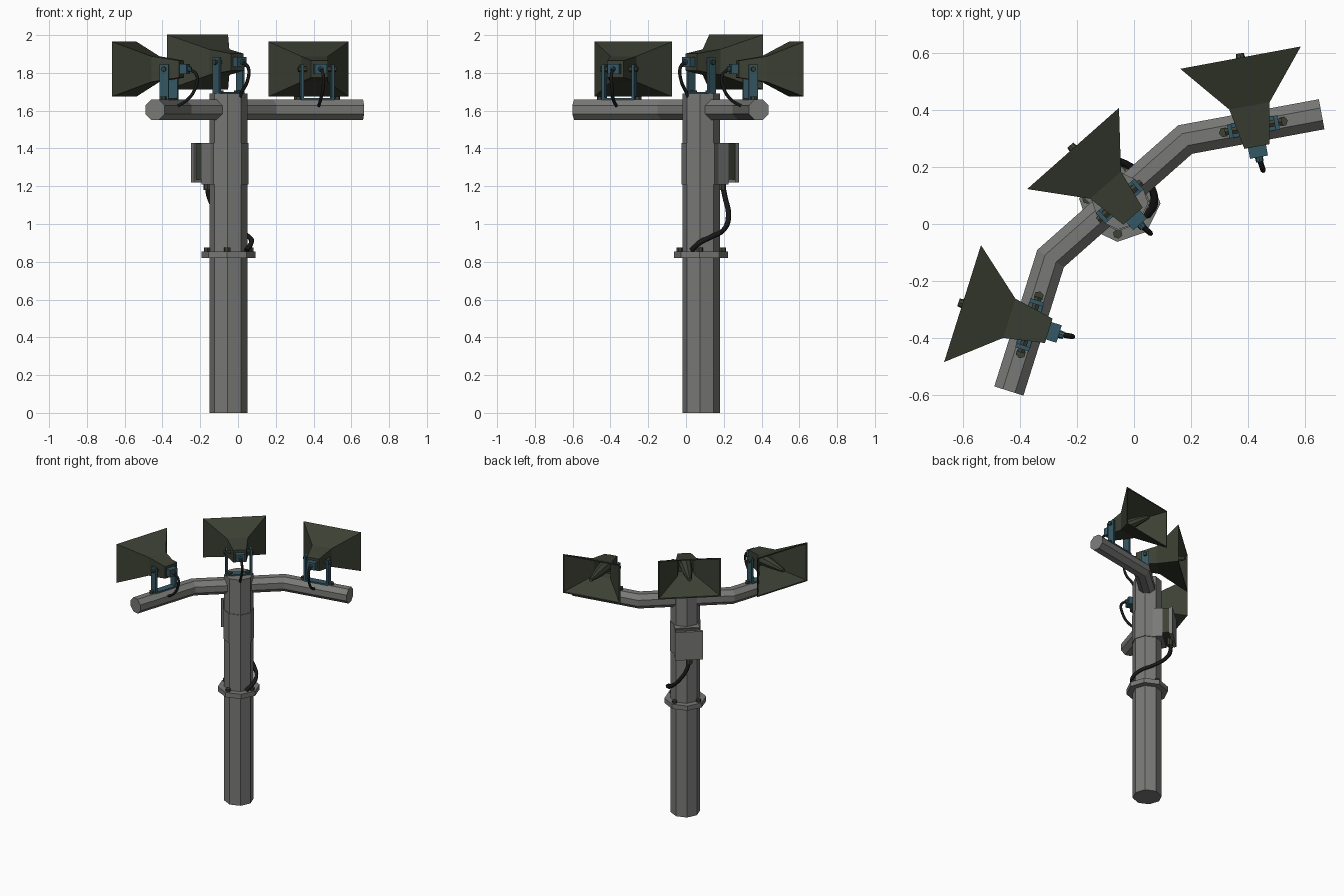
import bpy, bmesh, math
from mathutils import Matrix, Vector

if "Cube" in bpy.data.objects:
    bpy.data.objects.remove(bpy.data.objects["Cube"])


def mat(name, rgb):
    m = bpy.data.materials.new(name)
    m.diffuse_color = (*rgb, 1)
    m.use_nodes = True
    m.node_tree.nodes["Principled BSDF"].inputs["Base Color"].default_value = m.diffuse_color
    return m


GREY = mat("painted_grey_steel", (0.19, 0.19, 0.185))
OLIVE = mat("dark_olive", (0.045, 0.052, 0.034))
TEAL = mat("teal_metal", (0.035, 0.095, 0.125))
BLACK = mat("black_rubber", (0.010, 0.010, 0.010))

# Pole frame: local x runs along the arm, local y is the way the horns face
BASE = Matrix.Translation((-0.05, 0.08, 0)) @ Matrix.Rotation(math.radians(41.5), 4, 'Z')


def loft(name, rings, m, frame=BASE, caps=True, flip=False):
    """Skin a list of equal-length vertex rings."""
    bm = bmesh.new()
    vs = [[bm.verts.new(frame @ Vector(p)) for p in r] for r in rings]
    n = len(rings[0])
    for a, b in zip(vs, vs[1:]):
        for i in range(n):
            j = (i + 1) % n
            bm.faces.new((a[i], a[j], b[j], b[i]))
    if caps:
        bm.faces.new(vs[0][::-1])
        bm.faces.new(vs[-1])
    bmesh.ops.recalc_face_normals(bm, faces=bm.faces)
    me = bpy.data.meshes.new(name)
    bm.to_mesh(me)
    bm.free()
    me.materials.append(m)
    ob = bpy.data.objects.new(name, me)
    bpy.context.collection.objects.link(ob)
    return ob


def ngon(r, z, n=8, c=(0, 0), off=0):
    return [(c[0] + r * math.cos(off + i * math.tau / n),
             c[1] + r * math.sin(off + i * math.tau / n), z) for i in range(n)]


def prism(name, m, stations, frame=BASE, n=8, c=(0, 0)):
    return loft(name, [ngon(r, z, n, c) for z, r in stations], m, frame)


def box(name, m, lo, hi, frame=BASE):
    (a, b, c), (d, e, f) = lo, hi
    return loft(name, [[(a, b, z), (d, b, z), (d, e, z), (a, e, z)] for z in (c, f)], m, frame)


def rect(y, w, h):
    return [(-w, y, -h), (w, y, -h), (w, y, h), (-w, y, h)]


def cable(name, pts, r, frame=BASE):
    cu = bpy.data.curves.new(name, 'CURVE')
    cu.dimensions = '3D'
    cu.bevel_depth, cu.bevel_resolution = r, 1
    cu.resolution_u = 5
    cu.use_fill_caps = True
    sp = cu.splines.new('BEZIER')
    sp.bezier_points.add(len(pts) - 1)
    for bp, p in zip(sp.bezier_points, pts):
        bp.co = frame @ Vector(p)
        bp.handle_left_type = bp.handle_right_type = 'AUTO'
    cu.materials.append(BLACK)
    ob = bpy.data.objects.new(name, cu)
    bpy.context.collection.objects.link(ob)


# Octagonal pole, sleeve and collar
prism("pole", GREY, [(0, 0.1), (1.69, 0.1)])
prism("pole_sleeve", GREY, [(1.21, 0.105), (1.43, 0.105)])
prism("pole_collar", GREY, [(0.82, 0.143), (0.855, 0.143)])
for i in range(4):
    a = math.radians(45 + 90 * i)
    prism("collar_bolt", OLIVE, [(0.85, 0.017), (0.875, 0.017)], n=6,
          c=(0.115 * math.cos(a), 0.115 * math.sin(a)))

# Bent cross arm: octagon swept through two mitred bends
BEND = math.radians(31)
SEG = 0.487
bx, by = 0.315, 0.01
tx, ty = bx + SEG * math.cos(BEND), by - SEG * math.sin(BEND)
rings = []
for px, py, ang, stretch in ((-tx, ty, BEND, 1), (-bx, by, BEND / 2, 1 / math.cos(BEND / 2)),
                             (bx, by, -BEND / 2, 1 / math.cos(BEND / 2)), (tx, ty, -BEND, 1)):
    ring = []
    for k in range(8):
        t = math.radians(22.5 + 45 * k)
        s, z = 0.058 * math.cos(t) * stretch, 0.058 * math.sin(t)
        ring.append((px - s * math.sin(ang), py + s * math.cos(ang), 1.605 + z))
    rings.append(ring)
loft("cross_arm", rings, GREY)


def horn(tag, x, y, ang, seat, zc):
    """Horn speaker with bracket; frame sits on the mount, +y out of the mouth."""
    f = BASE @ Matrix.Translation((x, y, zc)) @ Matrix.Rotation(ang, 4, 'Z')
    # outer shell folded back at the lip into a hollow throat
    loft(tag + "_horn", [rect(-0.07, 0.045, 0.045), rect(0.075, 0.072, 0.068),
                         rect(0.247, 0.215, 0.145), rect(0.247, 0.206, 0.136),
                         rect(0.075, 0.062, 0.058), rect(0.02, 0.05, 0.05)], OLIVE, f)
    turn = f @ Matrix.Rotation(-math.pi / 2, 4, 'X')
    prism(tag + "_horn_plug", OLIVE, [(0.01, 0.045), (0.13, 0.034), (0.262, 0.014)], turn)
    # driver at the rear
    box(tag + "_driver", TEAL, (-0.032, -0.108, -0.027), (0.032, -0.06, 0.027), f)
    prism(tag + "_cable_gland", TEAL, [(0.10, 0.015), (0.125, 0.013)], f @ Matrix.Rotation(math.pi / 2, 4, 'X'))
    # U bracket
    s = seat - zc
    box(tag + "_bracket_base", TEAL, (-0.09, -0.025, s - 0.005), (0.09, 0.025, s + 0.008), f)
    side = f @ Matrix.Rotation(math.pi / 2, 4, 'Y')
    for sx in (-1, 1):
        xs = sorted((sx * 0.075, sx * 0.09))
        box(tag + "_bracket_post", TEAL, (xs[0], -0.025, s), (xs[1], 0.025, 0.025), f)
        xs = sorted((sx * 0.05, sx * 0.102))
        prism(tag + "_pivot_bolt", OLIVE, [(xs[0], 0.014), (xs[1], 0.014)], side, n=6)
        prism(tag + "_seat_bolt", OLIVE, [(s - 0.005, 0.018), (s + 0.018, 0.018)], f, n=6,
              c=(sx * 0.105, 0) if tag != "middle" else (sx * 0.06, 0))
    # drooping lead
    back = -0.04 if tag != "middle" else -0.085
    cable(tag + "_horn_cable", [(0, -0.115, 0), (0.005, -0.152, -0.03), (0.005, -0.145, -0.10),
                                (0, -0.105, -0.16), (0, back, -0.20)], 0.009, f)


mx, my = (bx + tx) / 2, (by + ty) / 2
horn("middle", 0, 0, 0, 1.69, 1.857)
horn("right", mx, my, -BEND, 1.658, 1.82)
horn("left", -mx, my, BEND, 1.658, 1.82)

# Junction box on the side the horns face
box("box_mount", GREY, (-0.085, 0.04, 1.21), (0.085, 0.12, 1.43))
box("junction_box", OLIVE, (-0.085, 0.12, 1.235), (0.085, 0.165, 1.425))
box("junction_box_lid", GREY, (-0.1, 0.165, 1.22), (0.09, 0.187, 1.43))

# Power cable from the box, round the pole to the collar
inv = BASE.inverted()
path = [(-0.16, 0.19, 1.23), (-0.155, 0.205, 1.15), (-0.10, 0.225, 1.05), (-0.01, 0.20, 0.97),
        (0.06, 0.13, 0.93), (0.07, 0.07, 0.90), (0.045, 0.03, 0.86)]
cable("power_cable", [inv @ Vector(p) for p in path], 0.014)
prism("box_cable_gland", OLIVE, [(1.18, 0.022), (1.24, 0.022)], c=tuple((inv @ Vector(path[0])).xy))
